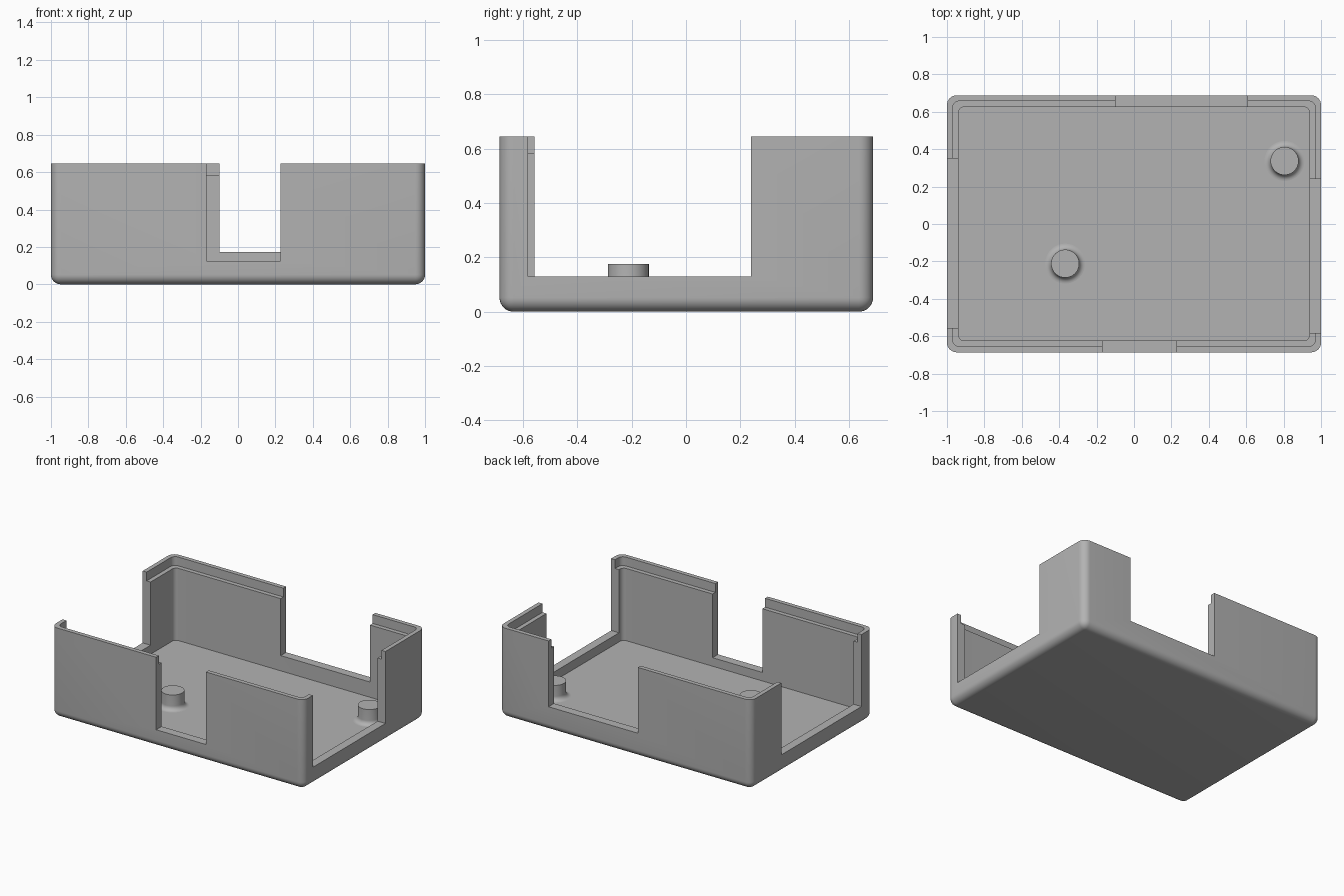
import bpy
import bmesh
import math

if "Cube" in bpy.data.objects:
    bpy.data.objects.remove(bpy.data.objects["Cube"], do_unlink=True)

HX, Y0, Y1, TOP = 1.0, -0.686, 0.688, 0.645
WALL, FLOOR, LEDGE, SILL = 0.062, 0.065, 0.582, 0.13

grey = bpy.data.materials.new("plastic_grey")
grey.use_nodes = True
colour = (0.45, 0.45, 0.45, 1)
grey.diffuse_color = colour
grey.node_tree.nodes["Principled BSDF"].inputs["Base Color"].default_value = colour


def make_object(name, bm):
    bmesh.ops.recalc_face_normals(bm, faces=bm.faces)
    mesh = bpy.data.meshes.new(name)
    bm.to_mesh(mesh)
    bm.free()
    mesh.materials.append(grey)
    obj = bpy.data.objects.new(name, mesh)
    bpy.context.collection.objects.link(obj)
    return obj


def box(name, low, high, radius=0, round_bottom=False):
    """Box with optional rounded upright edges and bottom rim."""
    bm = bmesh.new()
    bmesh.ops.create_cube(bm, size=1)
    for v in bm.verts:
        v.co = [(a + b) / 2 + c * (b - a) for a, b, c in zip(low, high, v.co)]
    if radius:
        edges = []
        for e in bm.edges:
            a, b = (v.co.z for v in e.verts)
            if abs(a - b) > 0.01 or (round_bottom and max(a, b) < low[2] + 0.01):
                edges.append(e)
        bmesh.ops.bevel(bm, geom=edges, offset=radius, segments=8,
                        profile=0.5, affect='EDGES')
    return make_object(name, bm)


def smooth(obj):
    bpy.ops.object.select_all(action='DESELECT')
    obj.select_set(True)
    bpy.context.view_layer.objects.active = obj
    bpy.ops.object.shade_smooth_by_angle(angle=math.radians(30))


# Rounded outer block
case = box("case_shell", (-HX, Y0, 0), (HX, Y1, TOP), 0.052, True)


def inset_box(name, inset, bottom, radius):
    return box(name, (-HX + inset, Y0 + inset, bottom),
               (HX - inset, Y1 - inset, 1), radius)


# Cavity, stepped rim and the four wall openings
reach = 0.15
cutters = [
    inset_box("cavity_cutter", WALL, FLOOR, 0.03),
    inset_box("rim_step_cutter", WALL / 2, LEDGE, 0.035),
    box("front_opening", (-0.168, Y0 - reach, SILL - 0.004), (0.226, Y0 + reach, 1)),
    box("back_opening", (-0.1, Y1 - reach, 0.174), (0.607, Y1 + reach, 1)),
    box("left_opening", (HX - reach, -0.582, SILL), (HX + reach, 0.24, 1)),
    box("right_opening", (-HX - reach, -0.557, SILL), (-HX + reach, 0.35, 1)),
]
for cutter in cutters:
    mod = case.modifiers.new(cutter.name, 'BOOLEAN')
    mod.operation = 'DIFFERENCE'
    mod.solver = 'EXACT'
    mod.object = cutter
    cutter.hide_render = True

bpy.context.view_layer.objects.active = case
for mod in list(case.modifiers):
    bpy.ops.object.modifier_apply(modifier=mod.name)
for cutter in cutters:
    bpy.data.objects.remove(cutter, do_unlink=True)
smooth(case)


# Support posts with a filleted foot
def post(name, x, y, radius=0.075, fillet=0.032, top=0.175):
    profile = [(0, top), (radius, top)]
    for i in range(9):
        a = math.pi / 2 * i / 8
        profile.append((radius + fillet * (1 - math.cos(a)),
                        FLOOR + fillet * (1 - math.sin(a))))
    bm = bmesh.new()
    verts = [bm.verts.new((r, 0, z)) for r, z in profile]
    edges = [bm.edges.new(pair) for pair in zip(verts, verts[1:])]
    bmesh.ops.spin(bm, geom=verts + edges, cent=(0, 0, 0), axis=(0, 0, 1),
                   angle=math.tau, steps=48)
    bmesh.ops.remove_doubles(bm, verts=bm.verts, dist=0.0001)
    obj = make_object(name, bm)
    obj.location = (x, y, 0)
    smooth(obj)


post("front_post", -0.368, -0.212)
post("back_post", 0.805, 0.337)
